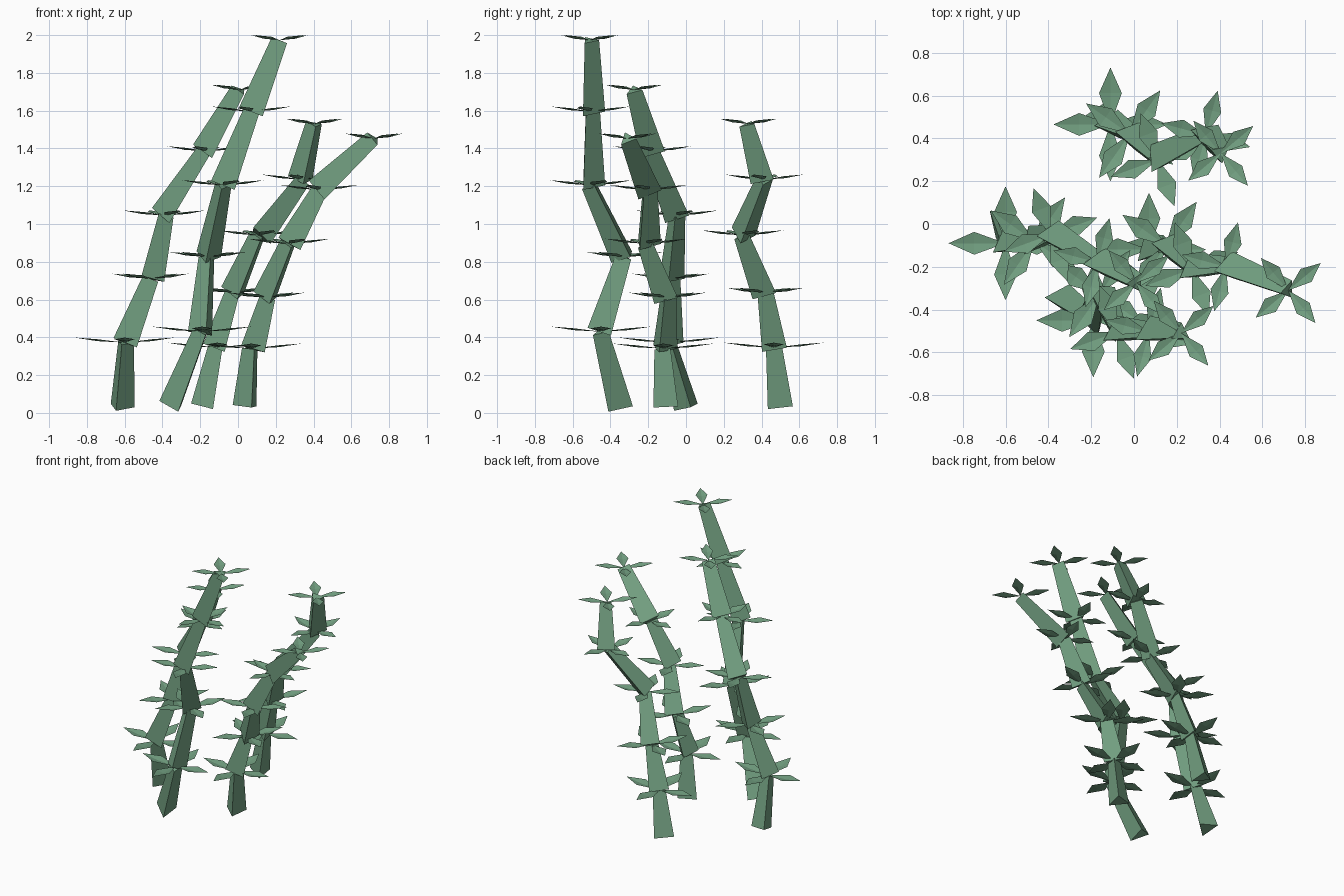
import bpy, bmesh
from math import atan2, radians, cos, sin
from mathutils import Vector, Matrix

if "Cube" in bpy.data.objects:
    bpy.data.objects.remove(bpy.data.objects["Cube"])

green = bpy.data.materials.new("leaf_green")
green.diffuse_color = (0.17, 0.35, 0.22, 1)
green.use_nodes = True
green.node_tree.nodes["Principled BSDF"].inputs["Base Color"].default_value = green.diffuse_color

# Joint centres of each cane, from the ground up
CANES = {
    "tall_cane": [(-.345, -.345, .035), (-.19, -.45, .43), (-.16, -.325, .825),
                  (-.08, -.505, 1.205), (.07, -.505, 1.595), (.22, -.51, 1.973)],
    "left_cane": [(-.622, .008, .03), (-.60, -.09, .372), (-.465, -.08, .71),
                  (-.39, -.05, 1.045), (-.17, -.18, 1.385), (.01, -.275, 1.71)],
    "back_cane": [(-.173, .497, .035), (-.11, .465, .345), (-.02, .42, .635),
                  (.11, .30, .94), (.335, .415, 1.235), (.405, .33, 1.53)],
    "right_cane": [(.047, -.10, .035), (.07, -.12, .34), (.15, -.10, .61),
                   (.27, -.21, .895), (.43, -.20, 1.18), (.72, -.31, 1.452)],
}


def finish(name, bm):
    me = bpy.data.meshes.new(name)
    bm.to_mesh(me)
    bm.free()
    me.materials.append(green)
    bpy.context.collection.objects.link(bpy.data.objects.new(name, me))


def add_segment(bm, a, b):
    """Three-sided tapered segment from joint a to joint b."""
    d = b - a
    tilt = atan2(d.xy.length, d.z)
    rot = Matrix.Rotation(atan2(d.y, d.x), 4, 'Z') @ Matrix.Rotation(tilt, 4, 'Y')
    rings = []
    for r, z in ((.077, 0), (.05, d.length)):
        rings.append([bm.verts.new(a + rot @ Vector((r * cos(radians(t)), r * sin(radians(t)), z)))
                      for t in (90, 210, 330)])
    low, top = rings
    bm.faces.new(low[::-1])
    bm.faces.new(top)
    for i in range(3):
        j = (i + 1) % 3
        bm.faces.new((low[i], low[j], top[j], top[i]))


def add_leaf(bm, centre, angle, length):
    """Kite-shaped leaf, creased along its middle, tip slightly raised."""
    rot = Matrix.Rotation(angle, 4, 'Z')
    w = length * .2
    pts = [(0, 0, 0), (length * .55, -w, .018), (length, 0, .027),
           (length * .55, w, .018), (length * .55, 0, .008)]
    base, right, tip, left, mid = [bm.verts.new(centre + rot @ Vector(p)) for p in pts]
    for f in ((base, right, mid), (right, tip, mid), (tip, left, mid), (left, base, mid)):
        bm.faces.new(f)


for name, joints in CANES.items():
    pts = [Vector(p) for p in joints]
    # Cane segments
    stem = bmesh.new()
    for a, b in zip(pts, pts[1:]):
        add_segment(stem, a, b)
    finish(name, stem)
    # Four leaves at each joint, turning and shrinking upward
    leaves = bmesh.new()
    for i, p in enumerate(pts[1:]):
        for k in range(4):
            add_leaf(leaves, p, radians(55 * i + 90 * k), .266 - .017 * i)
    finish(name + "_leaves", leaves)
